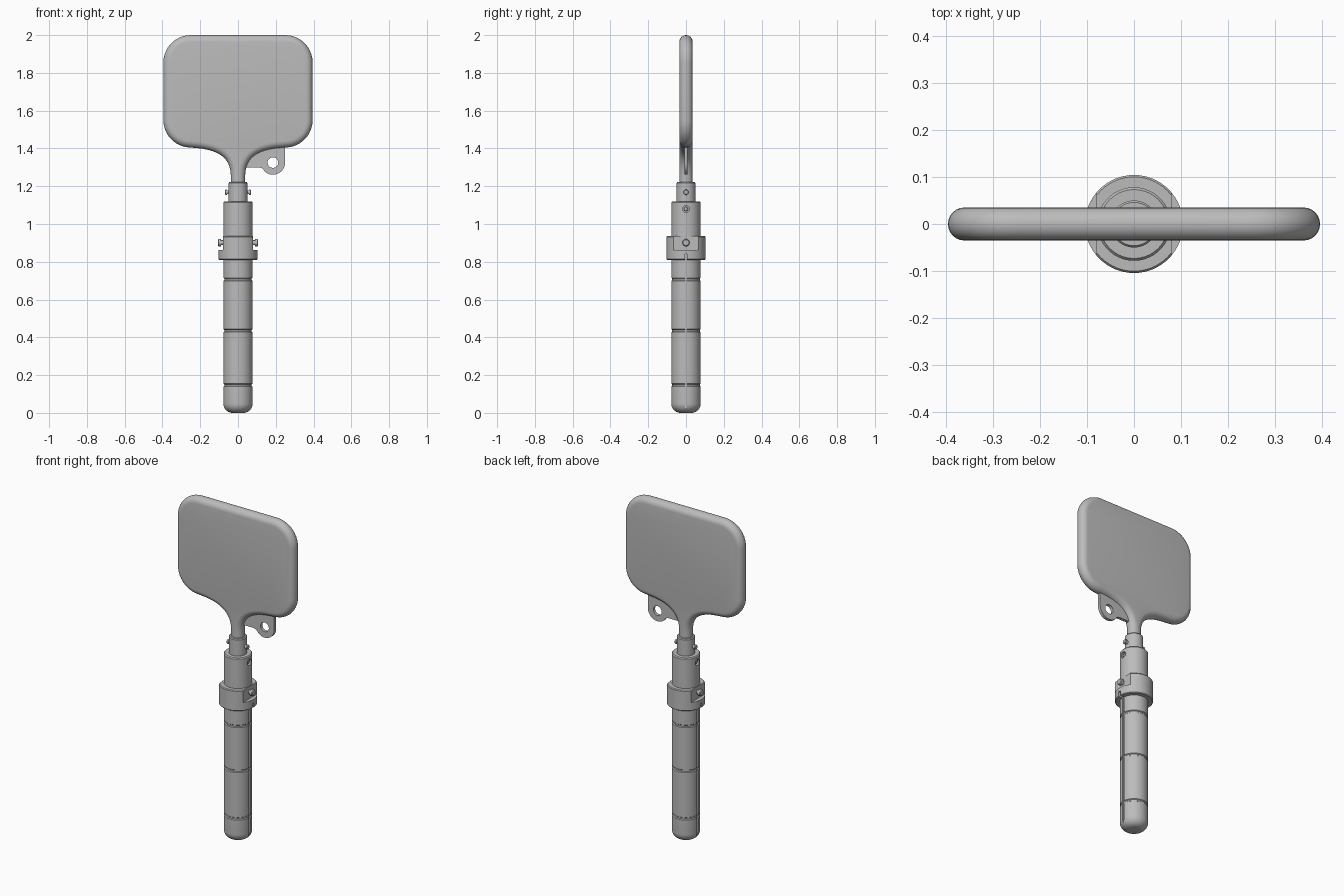
import bpy, bmesh, math
from mathutils import Vector, Matrix
from mathutils.geometry import interpolate_bezier

cube = bpy.data.objects.get("Cube")
if cube:
    bpy.data.objects.remove(cube, do_unlink=True)

grey = bpy.data.materials.new("plain_grey")
grey.use_nodes = True
colour = (0.5, 0.5, 0.5, 1)
grey.diffuse_color = colour
grey.node_tree.nodes["Principled BSDF"].inputs["Base Color"].default_value = colour


def finish(name, bm):
    bmesh.ops.recalc_face_normals(bm, faces=bm.faces)
    mesh = bpy.data.meshes.new(name)
    bm.to_mesh(mesh)
    bm.free()
    mesh.materials.append(grey)
    ob = bpy.data.objects.new(name, mesh)
    bpy.context.collection.objects.link(ob)
    return ob


def activate(ob):
    bpy.ops.object.select_all(action='DESELECT')
    ob.select_set(True)
    bpy.context.view_layer.objects.active = ob


def smooth(ob):
    activate(ob)
    bpy.ops.object.shade_smooth_by_angle(angle=math.radians(32))
    return ob


def lathe(name, profile, sides=64, matrix=Matrix()):
    """Spin (radius, height) points about z and cap both ends."""
    bm = bmesh.new()
    rings = [[bm.verts.new(matrix @ Vector((r * math.cos(a), r * math.sin(a), z)))
              for a in (2 * math.pi * i / sides for i in range(sides))] for r, z in profile]
    for lo, hi in zip(rings, rings[1:]):
        for i in range(sides):
            j = (i + 1) % sides
            bm.faces.new((lo[i], lo[j], hi[j], hi[i]))
    bm.faces.new(rings[0])
    bm.faces.new(rings[-1])
    return finish(name, bm)


def box(name, centre, size):
    bm = bmesh.new()
    bmesh.ops.create_cube(bm, size=1, matrix=Matrix.Translation(centre) @ Matrix.Diagonal((*size, 1)))
    return finish(name, bm)


def along_x(side, z):
    return Matrix.Translation((0, 0, z)) @ Matrix.Rotation(side * math.pi / 2, 4, 'Y')


def cut(ob, cutters):
    activate(ob)
    for c in cutters:
        c.hide_render = True
        mod = ob.modifiers.new("cut", 'BOOLEAN')
        mod.operation, mod.solver, mod.object = 'DIFFERENCE', 'EXACT', c
        bpy.ops.object.modifier_apply(modifier=mod.name)
        bpy.data.objects.remove(c, do_unlink=True)


def bezier(*pts, n=14):
    return [Vector((p.x, p.y)) for p in interpolate_bezier(*[Vector((*p, 0)) for p in pts], n)]


def corner(cx, cz, r, start, n=12):
    return [Vector((cx + r * math.cos(a), cz + r * math.sin(a)))
            for a in (start + math.pi / 2 * i / (n - 1) for i in range(n))]


# Paddle: core outline, swept outwards by a half-round rim
half = [Vector((0.003, 1.2))]
half += bezier((0.003, 1.25), (0.003, 1.37), (0.08, 1.428), (0.23, 1.438), n=20)
half += corner(0.25, 1.55, 0.11, -math.pi / 2)
half += corner(0.25, 1.855, 0.11, 0)
outline = half + [Vector((-p.x, p.y)) for p in reversed(half)]
count, rim, steps = len(outline), 0.035, 12
normals = []
for i, p in enumerate(outline):
    t = (outline[(i + 1) % count] - outline[i - 1]).normalized()
    normals.append(Vector((t.y, -t.x)))
bm = bmesh.new()
rows = []
for s in range(steps + 1):
    a = math.pi * (s / steps - 0.5)
    row = [p + n * rim * math.cos(a) for p, n in zip(outline, normals)]
    rows.append([bm.verts.new((p.x, rim * math.sin(a), p.y)) for p in row])
for lo, hi in zip(rows, rows[1:]):
    for i in range(count):
        j = (i + 1) % count
        bm.faces.new((lo[i], lo[j], hi[j], hi[i]))
bm.faces.new(rows[0])
bm.faces.new(rows[-1])
smooth(finish("paddle", bm))

# Tab with an eyelet, under the left side of the paddle
eye = Vector((0.185, 1.325))
tab = [Vector((0.02, 1.42)), Vector((0.02, 1.3)), Vector((0.105, 1.3))]
tab += bezier((0.115, 1.299), (0.13, 1.297), (0.135, 1.288), (0.142, 1.277), n=6)
tab += [eye + 0.064 * Vector((math.cos(a), math.sin(a)))
        for a in (math.radians(-128 + 128 * i / 16) for i in range(17))]
tab += [Vector((0.249, 1.42))]
bm = bmesh.new()
face = bm.faces.new([bm.verts.new((p.x, -0.009, p.y)) for p in tab])
ext = bmesh.ops.extrude_face_region(bm, geom=[face])
bmesh.ops.translate(bm, vec=(0, 0.018, 0), verts=[v for v in ext["geom"] if isinstance(v, bmesh.types.BMVert)])
tab_ob = finish("eyelet_tab", bm)
hole_at = Matrix.Translation((eye.x, 0, eye.y)) @ Matrix.Rotation(math.pi / 2, 4, 'X')
cut(tab_ob, [lathe("eyelet_cutter", [(0.028, -0.05), (0.028, 0.05)], 32, hole_at)])
smooth(tab_ob)

# Neck collar
smooth(lathe("neck_collar", [(0.046, 1.1), (0.05, 1.105), (0.05, 1.217), (0.046, 1.222)]))

# Upper tube with a screw recess on each side
tube = lathe("upper_tube", [(0.078, 0.86), (0.078, 1.114), (0.073, 1.12)])
cut(tube, [lathe("recess_cutter", [(0.018, 0.064), (0.018, 0.12)], 24, along_x(s, 1.08)) for s in (1, -1)])
smooth(tube)

# Handle: rounded butt and three grooves
butt = [(0.028 + 0.05 * math.sin(a), 0.05 - 0.05 * math.cos(a))
        for a in (math.pi / 2 * i / 10 for i in range(11))]
profile = butt[:]
for z in (0.147, 0.435, 0.707):
    profile += [(0.078, z - 0.008), (0.073, z - 0.004), (0.073, z + 0.004), (0.078, z + 0.008)]
profile.append((0.078, 0.87))
handle = lathe("handle", profile)

# Locking ring with flats on its upper sides
ring = lathe("locking_ring", [(0.07, 0.81), (0.1, 0.81), (0.104, 0.814), (0.104, 0.931), (0.1, 0.936), (0.07, 0.936)])
cut(ring, [box("flat_cutter", (s * 0.13, 0, 0.912), (0.1, 0.3, 0.1)) for s in (1, -1)])

# Slot down each side of the handle, running into the ring
for ob, top in ((handle, 0.84), (ring, 0.84)):
    cut(ob, [box("slot_cutter", (s * 0.12, 0, (top + 0.025) / 2), (0.1, 0.013, top - 0.025)) for s in (1, -1)])
    smooth(ob)

# Pins and screws on both sides
for s, label in ((1, "left"), (-1, "right")):
    smooth(lathe(label + "_collar_pin", [(0.01, 0.03), (0.01, 0.058), (0.014, 0.058), (0.014, 0.066),
                                         (0.011, 0.07)], 24, along_x(s, 1.168)))
    smooth(lathe(label + "_ring_pin", [(0.013, 0.06), (0.013, 0.09), (0.019, 0.09), (0.019, 0.103),
                                       (0.015, 0.107)], 24, along_x(s, 0.901)))
    smooth(lathe(label + "_screw", [(0.012, 0.05), (0.012, 0.069), (0.009, 0.072)], 24, along_x(s, 1.08)))
